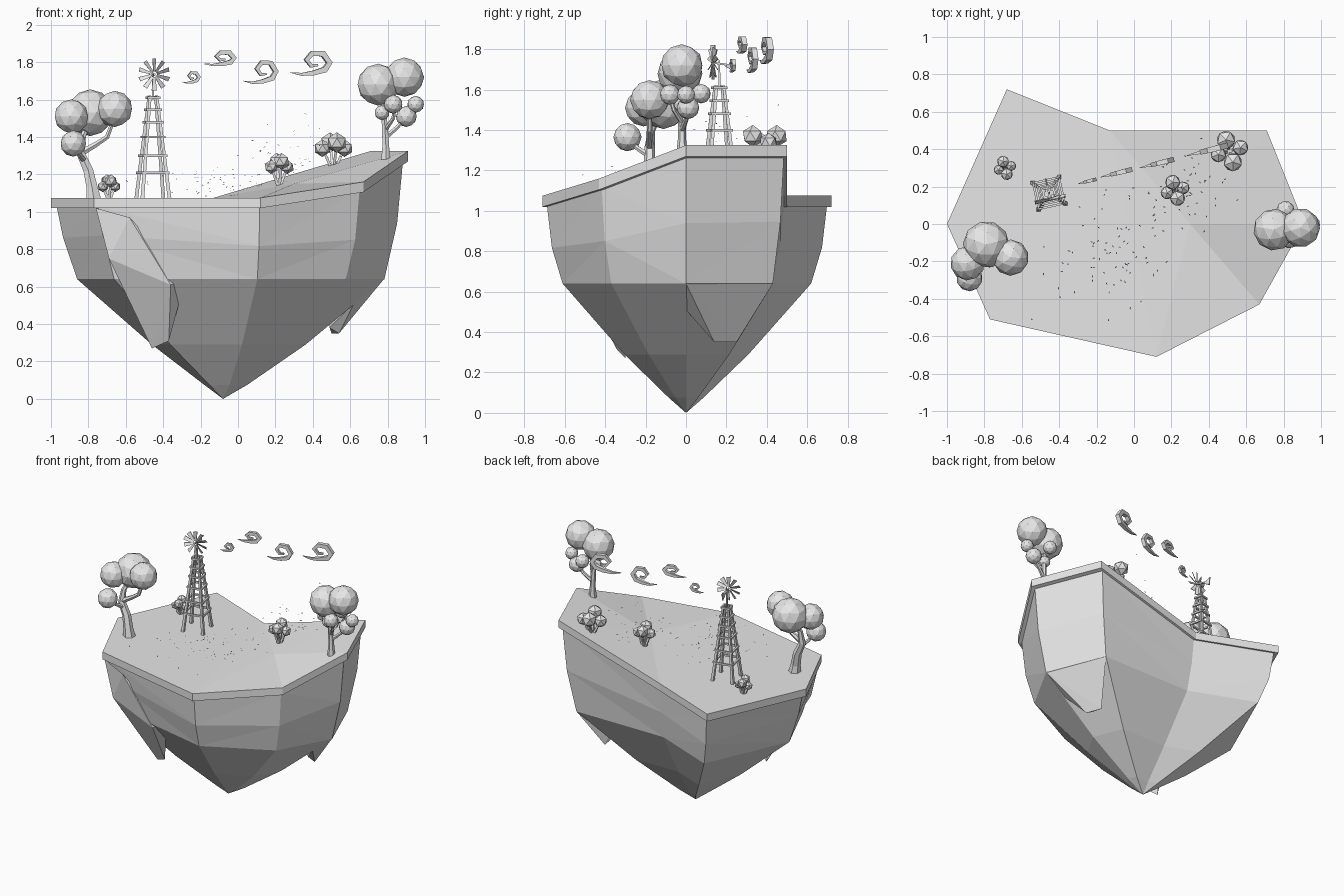
import bpy, bmesh, math, random
from mathutils import Vector, Matrix

random.seed(4)
if "Cube" in bpy.data.objects:
    bpy.data.objects.remove(bpy.data.objects["Cube"])

grey = bpy.data.materials.new("plain grey")
grey.use_nodes = True
COL = (0.8, 0.8, 0.8, 1)
grey.diffuse_color = COL
grey.node_tree.nodes["Principled BSDF"].inputs["Base Color"].default_value = COL


def finish(name, bm, fix=True):
    if fix:
        bmesh.ops.recalc_face_normals(bm, faces=bm.faces)
    mesh = bpy.data.meshes.new(name)
    bm.to_mesh(mesh)
    bm.free()
    mesh.materials.append(grey)
    ob = bpy.data.objects.new(name, mesh)
    bpy.context.collection.objects.link(ob)
    return ob


def tube(bm, path, radii, sides=6, ref=(0, 1, 0)):
    """Tapered faceted tube along a path."""
    path = [Vector(p) for p in path]
    rings = []
    for i, p in enumerate(path):
        t = (path[min(i + 1, len(path) - 1)] - path[max(i - 1, 0)]).normalized()
        u = t.cross(Vector(ref)).normalized()
        w = t.cross(u)
        ring = []
        for k in range(sides):
            a = math.tau * (k + 0.5) / sides
            ring.append(bm.verts.new(p + radii[i] * (u * math.cos(a) + w * math.sin(a))))
        rings.append(ring)
    for r, s in zip(rings, rings[1:]):
        for k in range(sides):
            n = (k + 1) % sides
            bm.faces.new((r[k], r[n], s[n], s[k]))
    bm.faces.new(rings[0])
    bm.faces.new(rings[-1])


def ball(bm, x, y, z, r, detail=2):
    spin = Matrix.Rotation(random.uniform(0, 3), 4, 'Z')
    bmesh.ops.create_icosphere(bm, subdivisions=detail, radius=r,
                               matrix=Matrix.Translation((x, y, z)) @ spin)


def hull(name, pts):
    bm = bmesh.new()
    for p in pts:
        bm.verts.new(p)
    bmesh.ops.convex_hull(bm, input=bm.verts)
    finish(name, bm)


# Grassy slab: flat meadow that folds up into a slope
LOW, HIGH, THICK = 1.075, 1.325, 0.055
outline = [(-1, 0, LOW), (-.68, .72, LOW), (-.13, .5, LOW), (.71, .5, HIGH),
           (.91, 0, HIGH), (.67, -.43, 1.16), (.12, -.71, LOW), (-.77, -.51, LOW)]
N = len(outline)
bm = bmesh.new()
layers = [[bm.verts.new((x, y, z - d)) for x, y, z in outline + [(.3, 0, 1.15)]]
          for d in (0, THICK)]
for v in layers:
    for idx in ((0, 1, 2, 6, 7), (2, 8, 6), (2, 3, 8), (3, 4, 8), (4, 5, 8), (5, 6, 8)):
        bm.faces.new([v[i] for i in idx])
for i in range(N):
    j = (i + 1) % N
    bm.faces.new((layers[0][i], layers[0][j], layers[1][j], layers[1][i]))
finish("ground_slab", bm)

# Rock body: shrinking copies of the outline down to a point
bm = bmesh.new()
rings = []
for s, level, shift in ((.97, 'rim', 0), (.935, 'mid', 0), (.86, .64, 0),
                        (.43, .29, -.03), (.12, .075, -.06)):
    ring = []
    for x, y, z in outline:
        base = z - THICK
        h = {'rim': base + .01, 'mid': (base + .64) / 2 + random.uniform(-.03, .05)}.get(level, level)
        ring.append(bm.verts.new((x * s + shift, y * s, h)))
    rings.append(ring)
tip = bm.verts.new((-.08, 0, 0))
for r, t in zip(rings, rings[1:]):
    for i in range(N):
        j = (i + 1) % N
        if i % 2:
            bm.faces.new((r[i], r[j], t[j]))
            bm.faces.new((r[i], t[j], t[i]))
        else:
            bm.faces.new((r[i], r[j], t[i]))
            bm.faces.new((r[j], t[j], t[i]))
for i in range(N):
    bm.faces.new((rings[-1][i], rings[-1][(i + 1) % N], tip))
finish("rock_body", bm)

# Rock flakes standing off the sides
hull("front_flake", [(-.76, -.5, 1.02), (-.58, -.54, .97), (-.69, -.5, .75), (-.36, -.5, .61),
                     (-.28, -.45, .64), (-.37, -.34, .31), (-.46, -.3, .27), (-.5, -.3, .6)])
hull("left_flake", [(.78, 0, .64), (.61, .43, .64), (.62, 0, .51), (.54, .14, .35),
                    (.5, .25, .35), (.49, .13, .38), (.45, .15, .56)])

# Trees
bm = bmesh.new()
tube(bm, [(-.77, -.19, 1.06), (-.78, -.19, 1.13), (-.8, -.18, 1.22), (-.84, -.18, 1.31),
          (-.83, -.17, 1.4), (-.8, -.13, 1.48)], [.045, .034, .03, .026, .018, .014])
tube(bm, [(-.83, -.18, 1.32), (-.76, -.18, 1.36), (-.7, -.18, 1.4), (-.67, -.18, 1.48)],
     [.02, .016, .014, .012])
tube(bm, [(-.82, -.18, 1.27), (-.85, -.24, 1.31), (-.88, -.29, 1.36)], [.016, .013, .01])
finish("right_tree_trunk", bm)
bm = bmesh.new()
for b in ((-.79, -.11, 1.53, .125), (-.66, -.18, 1.55, .097), (-.89, -.21, 1.51, .092),
          (-.88, -.29, 1.365, .07)):
    ball(bm, *b)
finish("right_tree_leaves", bm)

bm = bmesh.new()
tube(bm, [(.79, -.02, 1.28), (.79, -.02, 1.36), (.785, -.02, 1.46), (.77, -.03, 1.62)],
     [.028, .02, .018, .014])
tube(bm, [(.79, -.02, 1.4), (.85, 0, 1.45), (.9, .01, 1.51)], [.015, .012, .01])
tube(bm, [(.79, -.02, 1.44), (.83, -.06, 1.5), (.84, -.08, 1.57)], [.013, .011, .009])
finish("left_tree_trunk", bm)
bm = bmesh.new()
for b in ((.75, -.03, 1.68, .112), (.89, -.02, 1.72, .105), (.83, -.08, 1.575, .05),
          (.95, 0, 1.575, .045), (.9, .01, 1.51, .056), (.77, -.03, 1.53, .04),
          (.81, .075, 1.58, .048)):
    ball(bm, *b)
finish("left_tree_leaves", bm)

# Bushes: stems under clusters of small crowns
for name, x, y, z, spread, r, lift in (("right_bush", -.69, .3, LOW, .035, .035, .07),
                                       ("middle_bush", .22, .18, 1.14, .045, .045, .11),
                                       ("left_bush", .51, .39, 1.23, .062, .055, .12)):
    bm = bmesh.new()
    for k in range(4):
        a = math.tau * k / 4 + .3
        px, py = x + spread * math.cos(a), y + spread * math.sin(a)
        top = z + lift + (.02 if k % 2 else -.01)
        tube(bm, [(x, y, z - .02), (px, py, top)], [.012, .008], 4)
        ball(bm, px, py, top, r * (1 if k % 2 else .85), 1)
    finish(name, bm)

# Wind pump tower
tower = Matrix.Translation((-.455, .165, 0)) @ Matrix.Rotation(.22, 4, 'Z')
corners = ((-1, -1), (1, -1), (1, 1), (-1, 1))
BASE, TOP = LOW - .01, 1.62


def corner(c, z, extra=0):
    h = .075 + (.018 - .075) * (z - BASE) / (TOP - BASE) + extra
    return tower @ Vector((c[0] * h, c[1] * h, z))


bm = bmesh.new()
for c in corners:
    tube(bm, [corner(c, BASE), corner(c, TOP)], [.014, .01], 4)
finish("tower_legs", bm)
bm = bmesh.new()
for z in (1.21, 1.3, 1.4, 1.48, 1.545, 1.61):
    for i, c in enumerate(corners):
        d = corners[(i + 1) % 4]
        tube(bm, [corner(c, z, .01), corner(d, z, .01)], [.009, .009], 4, (0, 0, 1))
finish("tower_rungs", bm)
bm = bmesh.new()
tube(bm, [tower @ Vector((0, 0, 1.6)), tower @ Vector((0, 0, 1.745))], [.007, .006], 4)
tube(bm, [tower @ Vector((0, -.04, 1.735)), tower @ Vector((0, .06, 1.72))], [.007, .006], 4, (0, 0, 1))
finish("tower_mast", bm)

# Pitched blades around the hub, and the tail vane
bm = bmesh.new()
hub = tower @ Matrix.Translation((0, -.035, 1.735))
for k in range(10):
    m = hub @ Matrix.Rotation(math.tau * k / 10, 4, 'Y')
    front = [(-.006, -.004, .015), (.006, .004, .015), (.012, .008, .085), (-.012, -.008, .085)]
    a, b = [[bm.verts.new(m @ Vector((x, y + o, z))) for x, y, z in front] for o in (0, .005)]
    bm.faces.new(a)
    bm.faces.new(b)
    for i in range(4):
        j = (i + 1) % 4
        bm.faces.new((a[i], a[j], b[j], b[i]))
finish("wheel_blades", bm)
hull("tail_vane", [tower @ Vector((x, y, z)) for x in (-.004, .004)
                   for y, z in ((.03, 1.715), (.075, 1.69), (.08, 1.75))])

# Curling gusts of wind, all drawn from one hook profile
hook = [(0, .08), (.28, .0), (.55, .06), (.82, .2), (.93, .5), (.78, .88),
        (.52, .9), (.38, .62), (.5, .36), (.66, .4)]
width = [.1, .5, .8, 1, 1, 1, .9, .8, .65, .4]
along, across = Vector((.97, .24, 0)), Vector((-.24, .97, 0))
for n, (x, y, z, w, h) in enumerate(((-.3, .215, 1.69, .1, .06), (-.18, .25, 1.785, .175, .075),
                                     (.03, .3, 1.69, .19, .12), (.28, .365, 1.735, .23, .125))):
    bm = bmesh.new()
    pts = [Vector((x, y, z)) + along * (u * w) + Vector((0, 0, v * h)) for u, v in hook]
    tube(bm, pts, [k * (.006 + .07 * w) for k in width], 4, across)
    finish("wind_curl_%d" % (n + 1), bm)

# Drifting petals in two loose clouds
bm = bmesh.new()
for count, mid, size in ((75, (-.1, -.15, 1.15), (.19, .15, .035)),
                         (55, (.28, .2, 1.3), (.12, .12, .07))):
    for _ in range(count):
        p = Vector([random.gauss(m, s) for m, s in zip(mid, size)])
        p.z = max(p.z, LOW + .01)
        a = random.uniform(0, math.tau)
        d = Vector((math.cos(a), math.sin(a), random.uniform(-.5, .5))) * .008
        e = Vector((-d.y, d.x, .003)) * .4
        bm.faces.new([bm.verts.new(q) for q in (p - d, p + e, p + d, p - e)])
finish("petals", bm, False)
